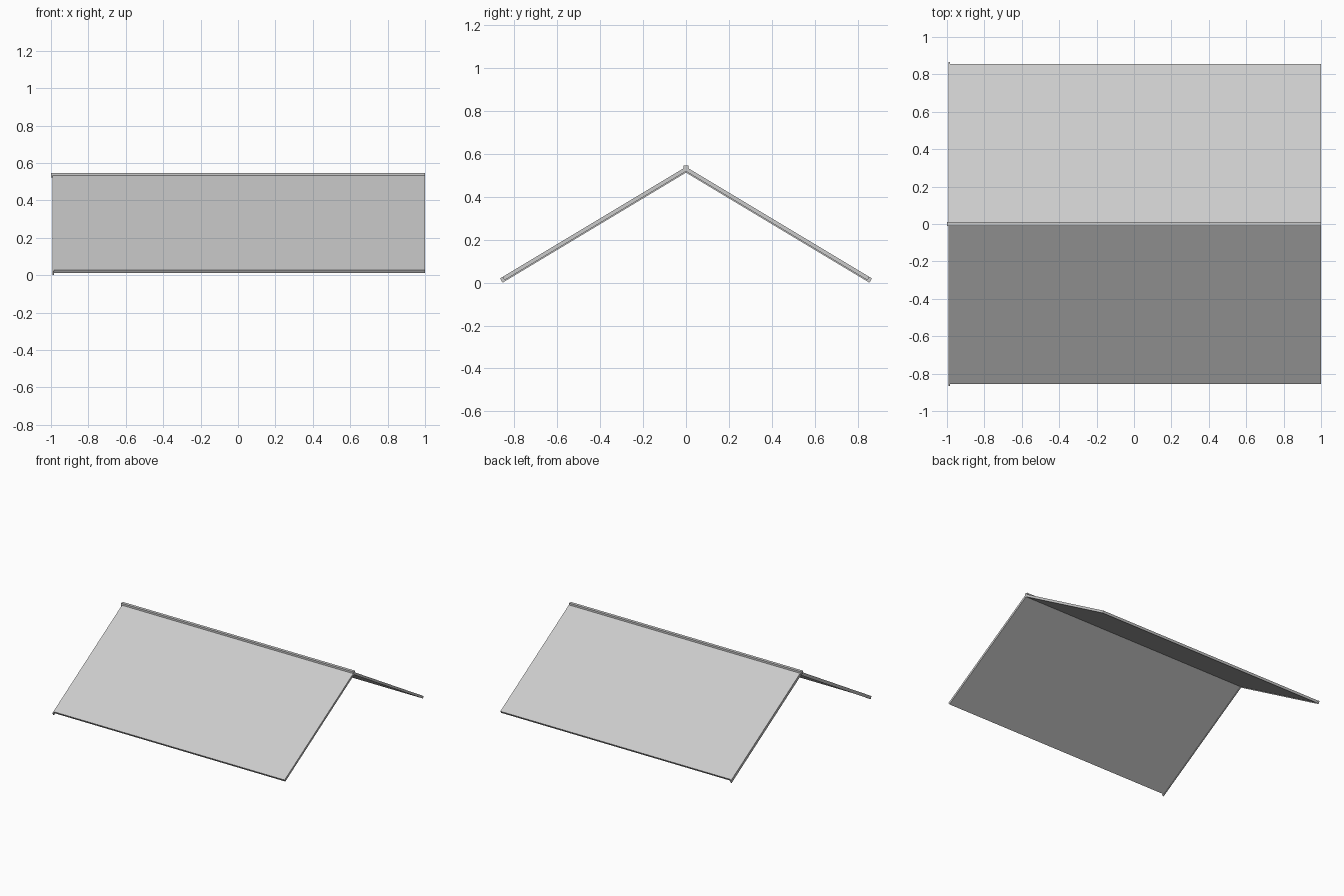
import bpy, bmesh
from math import atan, sin, cos

if "Cube" in bpy.data.objects:
    bpy.data.objects.remove(bpy.data.objects["Cube"])

SLOPE = 0.6
APEX = 0.540          # height where the two roof planes meet
A = atan(SLOPE)


def prism(name, profile, x0, x1, mirror=False):
    """Extrude a y,z profile along x, optionally mirrored across y = 0."""
    bm = bmesh.new()
    face = bm.faces.new([bm.verts.new((x0, y, z)) for y, z in profile])
    ext = bmesh.ops.extrude_face_region(bm, geom=[face])
    moved = [g for g in ext["geom"] if isinstance(g, bmesh.types.BMVert)]
    bmesh.ops.translate(bm, verts=moved, vec=(x1 - x0, 0, 0))
    bmesh.ops.recalc_face_normals(bm, faces=bm.faces)
    mesh = bpy.data.meshes.new(name)
    bm.to_mesh(mesh)
    bm.free()
    obj = bpy.data.objects.new(name, mesh)
    bpy.context.collection.objects.link(obj)
    if mirror:
        mod = obj.modifiers.new("other_side", "MIRROR")
        mod.use_axis = (False, True, False)
        mod.use_clip = False
        mod.use_mirror_merge = False
    return obj


def slope_profile(reach, thick):
    """Sloping board with a plumb cut at the ridge and a square cut at the eave."""
    z = APEX - SLOPE * reach
    return [(0, APEX), (reach, z),
            (reach - thick * sin(A), z - thick * cos(A)),
            (0, APEX - thick / cos(A))]


# Two roof panels
prism("roof_panel", slope_profile(0.855, 0.018), -0.985, 1.0, mirror=True)

# Thin gable trim on one end, slightly deeper and longer than the panels
prism("gable_trim", slope_profile(0.867, 0.0231), -0.991, -0.985, mirror=True)

# Square ridge beam along the top
h = 0.012
prism("ridge_beam", [(-h, 0.523), (h, 0.523), (h, 0.547), (-h, 0.547)], -1.0, 1.0)
